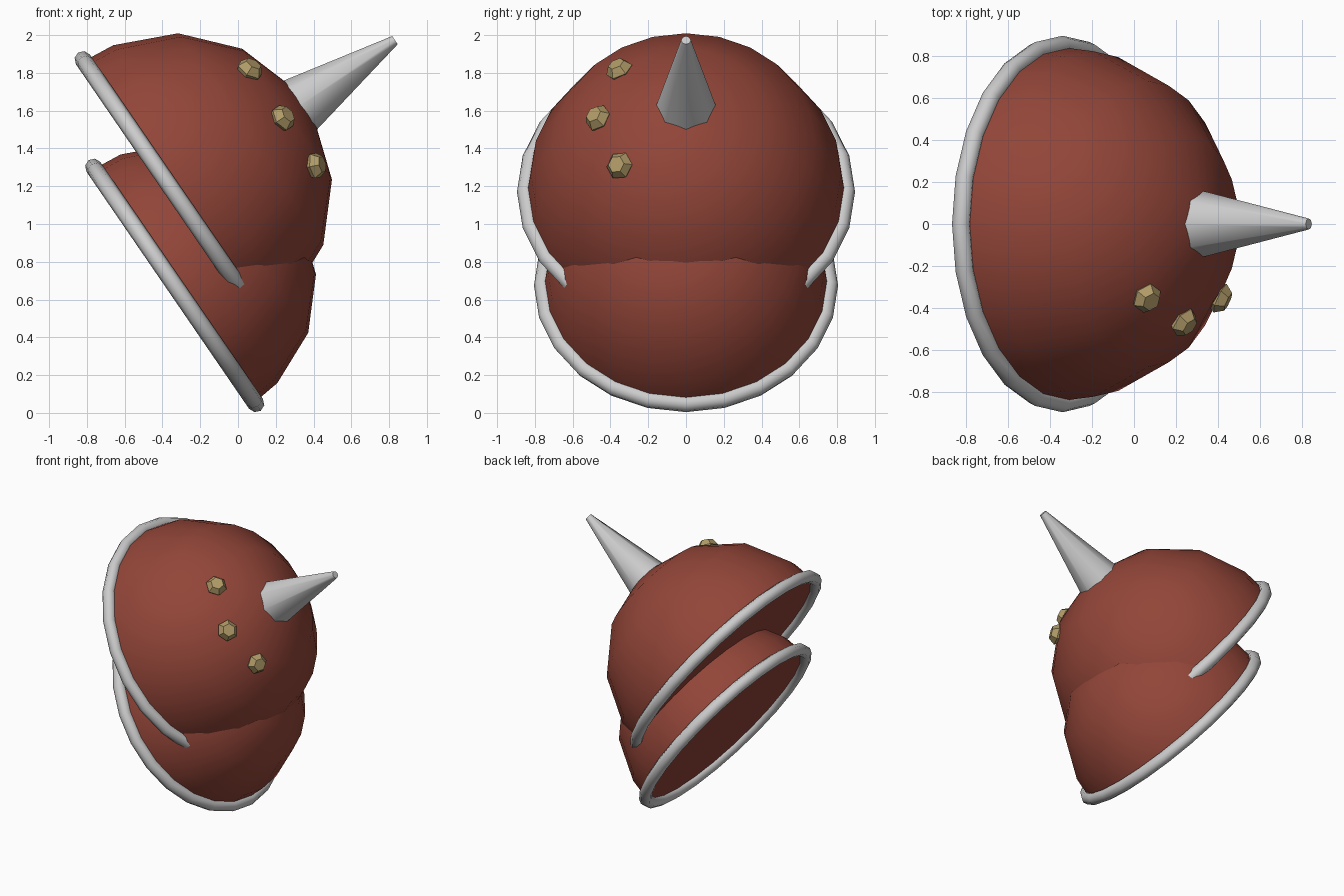
import bpy, bmesh, math
from mathutils import Vector, Matrix

if "Cube" in bpy.data.objects:
    bpy.data.objects.remove(bpy.data.objects["Cube"])


def material(name, rgb):
    m = bpy.data.materials.new(name)
    m.diffuse_color = (*rgb, 1)
    m.use_nodes = True
    m.node_tree.nodes["Principled BSDF"].inputs["Base Color"].default_value = m.diffuse_color
    return m


RED = material("red_paint", (0.29, 0.06, 0.04))
GOLD = material("brass", (0.44, 0.33, 0.14))


def frame(origin, z, x):
    """Placement matrix with local z and x pointing along the given axes."""
    z = z.normalized()
    x = (x - z * x.dot(z)).normalized()
    y = z.cross(x)
    m = Matrix((x, y, z)).transposed().to_4x4()
    m.translation = origin
    return m


def lathe(name, profile, sides, placement, mat=None, closed=False, smooth=True):
    """Spin (radius, height) points round local z; cap the ends or close the loop."""
    bm = bmesh.new()
    rings = [[bm.verts.new((r * math.cos(2 * math.pi * i / sides),
                            r * math.sin(2 * math.pi * i / sides), h))
              for i in range(sides)] for r, h in profile]
    pairs = list(zip(rings, rings[1:]))
    if closed:
        pairs.append((rings[-1], rings[0]))
    else:
        bm.faces.new(rings[0])
        bm.faces.new(rings[-1])
    for a, b in pairs:
        for i in range(sides):
            j = (i + 1) % sides
            bm.faces.new((a[i], a[j], b[j], b[i]))
    bmesh.ops.recalc_face_normals(bm, faces=bm.faces)
    me = bpy.data.meshes.new(name)
    bm.to_mesh(me)
    bm.free()
    ob = bpy.data.objects.new(name, me)
    ob.matrix_world = placement
    bpy.context.collection.objects.link(ob)
    if mat:
        me.materials.append(mat)
    if smooth:
        bpy.ops.object.select_all(action='DESELECT')
        bpy.context.view_layer.objects.active = ob
        ob.select_set(True)
        bpy.ops.object.shade_smooth_by_angle(angle=math.radians(50))
    return ob


AXIS = Vector((0.825, 0, 0.566))
UP = Vector((-0.566, 0, 0.825))
UPPER = Vector((-0.34, 0, 1.17))
LOWER = Vector((-0.335, 0, 0.675))

# Two overlapping armour domes, each with a rolled rim
for level, centre, dome_r, rim_r in (("upper", UPPER, 0.84, 0.85),
                                     ("lower", LOWER, 0.75, 0.76)):
    place = frame(centre, AXIS, UP)
    dome = [(dome_r * math.cos(math.radians(a)), dome_r * math.sin(math.radians(a)))
            for a in (0, 12, 36, 60, 84)]
    lathe(level + "_dome", dome, 24, place, RED)
    tube = [(rim_r + 0.045 * math.cos(k * math.pi / 4), 0.045 * math.sin(k * math.pi / 4))
            for k in range(8)]
    lathe(level + "_rim", tube, 24, place, closed=True)

# Spike on the crown of the upper dome
lathe("spike", [(0.168, 0.76), (0.026, 1.42)], 8, frame(UPPER, AXIS, UP))

# Three faceted studs on the front side of the upper dome
for i, p in enumerate(((0.065, -0.355, 1.82), (0.235, -0.465, 1.56), (0.415, -0.355, 1.31))):
    n = (Vector(p) - UPPER).normalized()
    lathe("stud_%d" % (i + 1), [(0.05, -0.05), (0.075, 0.0), (0.046, 0.042)], 6,
          frame(UPPER + n * 0.84, n, Vector((0, 1, 0))), GOLD, smooth=False)
